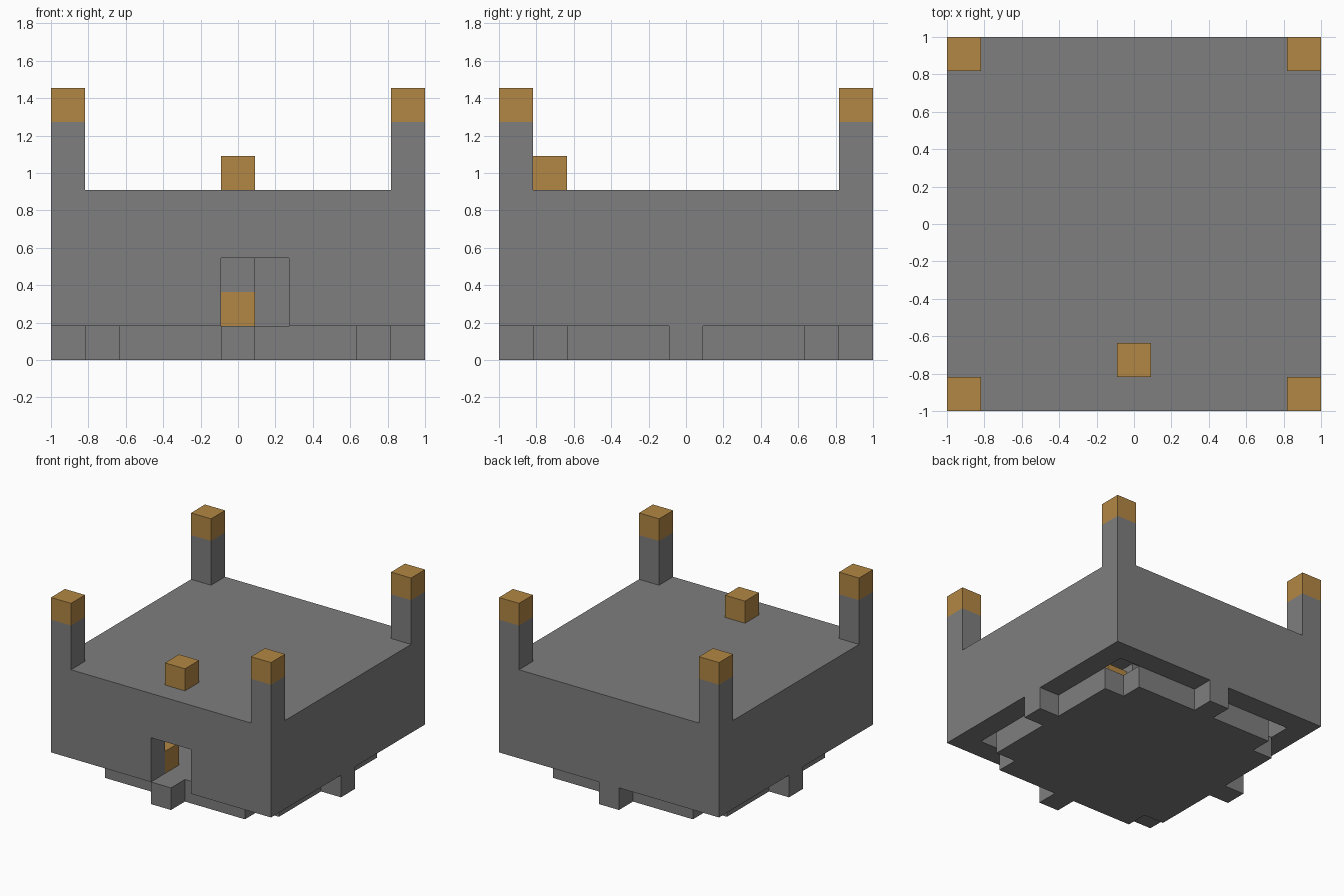
import bpy
from mathutils import Vector

cube = bpy.data.objects.get("Cube")
if cube:
    bpy.data.objects.remove(cube, do_unlink=True)

N = 11          # the model is laid out on an 11 x 11 block grid
U = 2 / N       # size of one block


def material(name, rgb):
    mat = bpy.data.materials.new(name)
    mat.use_nodes = True
    colour = (*rgb, 1)
    mat.diffuse_color = colour
    mat.node_tree.nodes["Principled BSDF"].inputs["Base Color"].default_value = colour
    return mat


STONE = material("grey stone", (0.21, 0.21, 0.21))
GOLD = material("warm gold", (0.45, 0.245, 0.058))


def box(name, low, high, mat=STONE):
    """Box between two block-grid corners."""
    low, high = Vector(low), Vector(high)
    centre = (low + high) / 2 - Vector((N / 2, N / 2, 0))
    bpy.ops.mesh.primitive_cube_add(size=1, location=centre * U)
    ob = bpy.context.object
    ob.name = name
    ob.scale = (high - low) * U
    bpy.ops.object.transform_apply(location=False, rotation=False, scale=True)
    ob.data.materials.append(mat)
    return ob


def block(name, x, y, z, mat=GOLD):
    return box(name, (x, y, z), (x + 1, y + 1, z + 1), mat)


END = N - 1     # index of the last block
MID = N // 2    # index of the middle block

# Floor plate with notched corners
box("floor_middle", (1, 2, 0), (END, END - 1, 1))
box("floor_front", (2, 1, 0), (END - 1, 2, 1))
box("floor_back", (2, END - 1, 0), (END - 1, END, 1))

# Tabs in the middle of each side
for side, x, y in (("front", MID, 0), ("back", MID, END),
                   ("right", 0, MID), ("left", END, MID)):
    block("floor_tab_" + side, x, y, 0, STONE)

# Hollow body: walls, doorway and roof
box("wall_back", (0, END, 1), (N, N, 4))
box("wall_right", (0, 1, 1), (1, END, 4))
box("wall_left", (END, 1, 1), (N, END, 4))
box("wall_front_right", (0, 0, 1), (MID, 1, 4))
box("wall_front_left", (MID + 2, 0, 1), (N, 1, 4))
box("door_lintel", (MID, 0, 3), (MID + 2, 1, 4))
box("roof", (0, 0, 4), (N, N, 5))

# Corner posts with gold caps
for ns, y in (("front", 0), ("back", END)):
    for ew, x in (("right", 0), ("left", END)):
        box(f"post_{ns}_{ew}", (x, y, 5), (x + 1, y + 1, 7))
        block(f"post_cap_{ns}_{ew}", x, y, 7)

# Gold block on the roof above the door
block("roof_block", MID, 1, 5)

# Interior: pillar with gold base and loose gold blocks
block("pillar_base", MID, MID, 1)
box("pillar", (MID, MID, 2), (MID + 1, MID + 1, 4))
block("door_side_block", MID - 1, 1, 1)
block("corner_block", 8, 7, 1)
